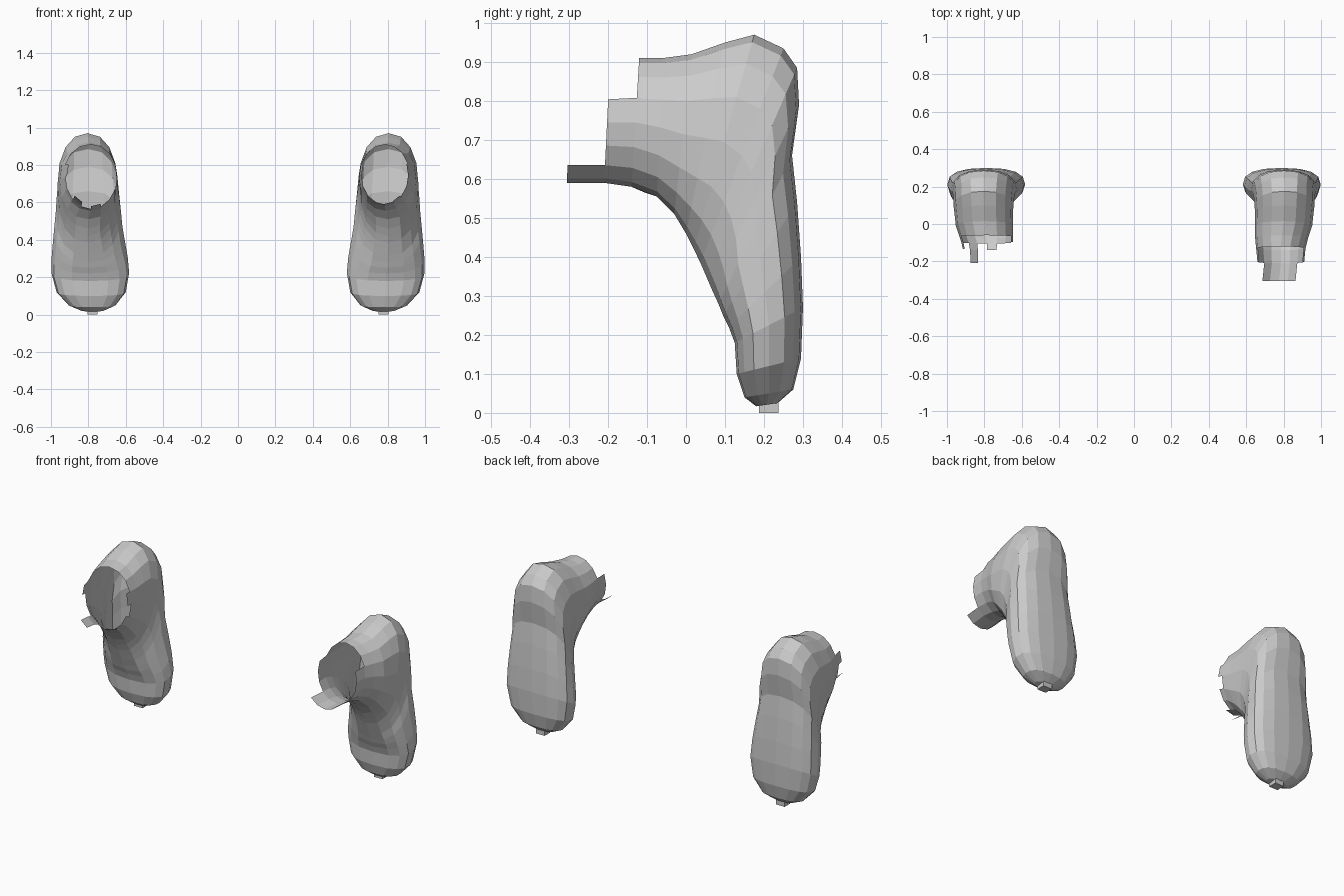
import bpy, bmesh
from math import sin, cos, pi, copysign

cube = bpy.data.objects.get("Cube")
if cube:
    bpy.data.objects.remove(cube)

SIDES = 16

grey = bpy.data.materials.new("Plain grey")
grey.use_nodes = True
grey.diffuse_color = (0.6, 0.6, 0.6, 1)
grey.node_tree.nodes["Principled BSDF"].inputs["Base Color"].default_value = (0.6, 0.6, 0.6, 1)

# Cuff rings, outermost first: back y, z, front y, z, centre x, half width, squareness
CUFF = [
    (-.30, .90, -.305, .59, .775, .125, 2),
    (-.195, .90, -.21, .59, .785, .125, 2),
    (-.12, .91, -.14, .58, .785, .132, 2),
]
# Ankle, heel and foot rings down to the toe
BODY = [
    (-.06, .91, -.075, .555, .79, .143, 2.1),
    (.015, .92, -.03, .51, .80, .153, 2.2),
    (.10, .95, 0, .46, .803, .156, 2.2),
    (.175, .97, .02, .42, .805, .160, 2.2),
    (.25, .935, .037, .385, .803, .163, 2.3),
    (.285, .885, .052, .35, .802, .168, 2.4),
    (.29, .79, .067, .315, .80, .174, 2.4),
    (.272, .66, .083, .28, .80, .182, 2.5),
    (.285, .54, .095, .25, .797, .192, 2.5),
    (.295, .40, .11, .22, .793, .203, 2.5),
    (.30, .27, .125, .18, .79, .208, 2.5),
    (.295, .14, .13, .10, .785, .185, 2.5),
    (.275, .06, .15, .04, .78, .125, 2.4),
    (.235, .025, .18, .017, .778, .06, 2.2),
]


def rounded(v, n):
    return copysign(abs(v) ** (2 / n), v)


def finish(bm, name, side):
    bmesh.ops.scale(bm, vec=(side, 1, 1), verts=bm.verts)
    bmesh.ops.recalc_face_normals(bm, faces=bm.faces)
    loose = [v for v in bm.verts if not v.link_faces]
    bmesh.ops.delete(bm, geom=loose, context='VERTS')
    mesh = bpy.data.meshes.new(name)
    bm.to_mesh(mesh)
    bm.free()
    mesh.materials.append(grey)
    bpy.context.collection.objects.link(bpy.data.objects.new(name, mesh))


def make_foot(name, side, cuff, kept):
    """Loft the rings; kept lists the segments present in each ragged cuff strip."""
    bm = bmesh.new()
    loops = []
    for by, bz, fy, fz, cx, hw, n in cuff + BODY:
        loop = []
        for i in range(SIDES):
            a = 2 * pi * i / SIDES
            c, s = rounded(cos(a), n), rounded(sin(a), n)
            loop.append(bm.verts.new((cx + hw * s,
                                      (by + fy) / 2 + (by - fy) / 2 * c,
                                      (bz + fz) / 2 + (bz - fz) / 2 * c)))
        loops.append(loop)
    for k in range(len(loops) - 1):
        p, q = loops[k], loops[k + 1]
        for i in (kept[k] if k < len(kept) else range(SIDES)):
            j = (i + 1) % SIDES
            bm.faces.new((p[i], p[j], q[j], q[i]))
    bm.faces.new(loops[-1])
    finish(bm, name, side)


def make_toe_tab(name, side):
    bm = bmesh.new()
    bmesh.ops.create_cube(bm, size=1)
    bmesh.ops.scale(bm, vec=(.055, .05, .04), verts=bm.verts)
    bmesh.ops.translate(bm, vec=(.778, .212, .02), verts=bm.verts)
    finish(bm, name, side)


# Left foot: tongue at the bottom, half cuff, then a full cuff strip
make_foot("left_foot", 1, CUFF, [range(6, 10), range(3, 13), range(SIDES)])

# Right foot: shorter cuff with a few ragged tabs
SHORT_CUFF = [
    (-.20, .90, -.21, .59, .785, .125, 2),
    (-.13, .90, -.14, .58, .785, .13, 2),
    (-.09, .91, -.105, .565, .785, .138, 2),
]
make_foot("right_foot", -1, SHORT_CUFF, [[6], [3, 6, 8], [3, 4, 5, 6, 7, 8, 9, 10, 12]])

make_toe_tab("left_toe_tab", 1)
make_toe_tab("right_toe_tab", -1)
